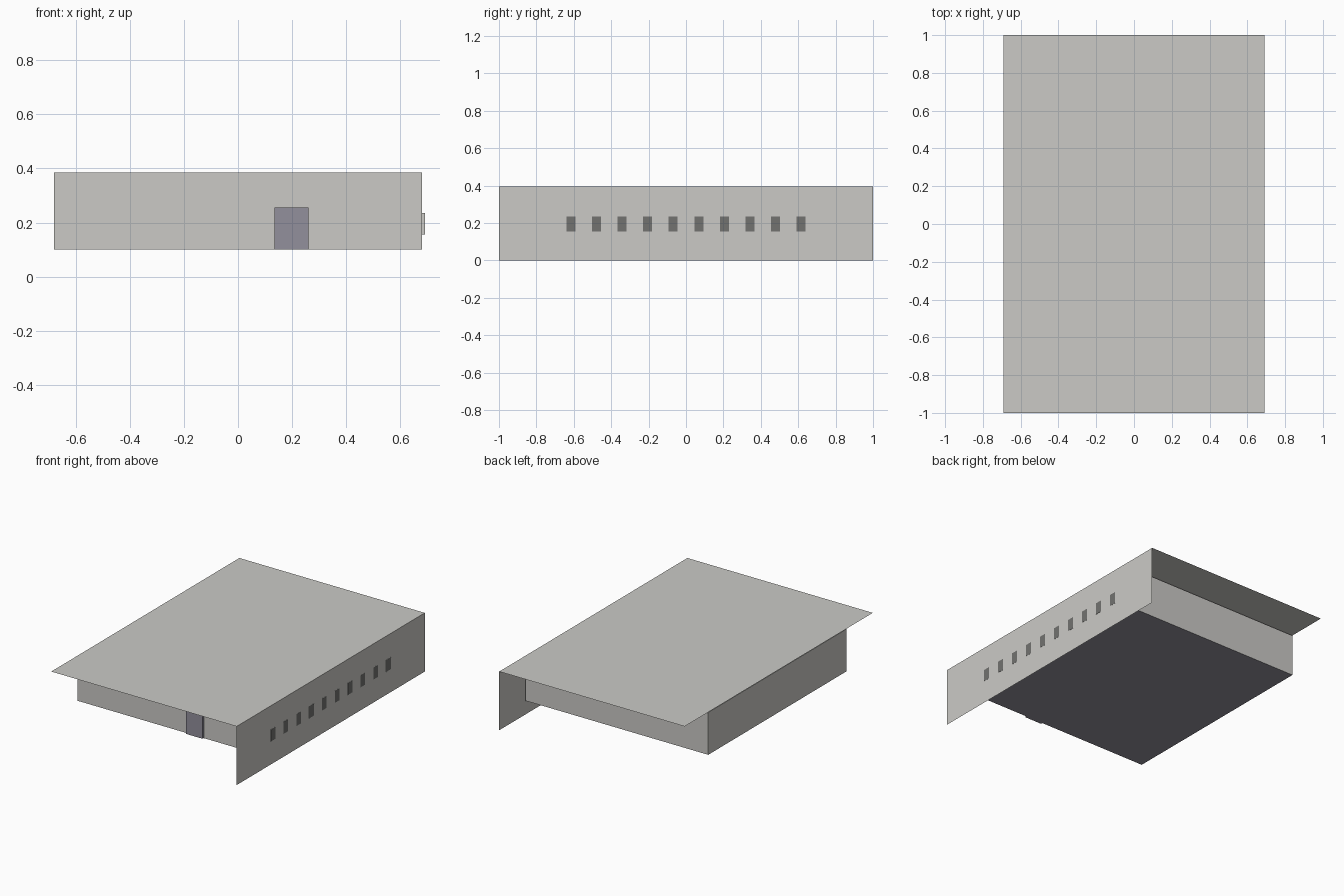
import bpy
import bmesh

default = bpy.data.objects.get("Cube")
if default:
    bpy.data.objects.remove(default, do_unlink=True)


def linear(v):
    v /= 255
    return v / 12.92 if v <= 0.04045 else ((v + 0.055) / 1.055) ** 2.4


def material(name, *rgb):
    mat = bpy.data.materials.new(name)
    colour = [linear(v) for v in rgb] + [1]
    mat.diffuse_color = colour
    mat.use_nodes = True
    mat.node_tree.nodes["Principled BSDF"].inputs["Base Color"].default_value = colour
    return mat


plaster = material("light_grey_plaster", 203, 202, 198)
slate = material("slate_violet", 146, 144, 156)
dark = material("dark_grey_opening", 114, 114, 112)


def finish(name, bm, mats):
    mesh = bpy.data.meshes.new(name)
    bm.to_mesh(mesh)
    bm.free()
    for mat in mats:
        mesh.materials.append(mat)
    obj = bpy.data.objects.new(name, mesh)
    bpy.context.collection.objects.link(obj)
    return obj


def box(name, low, high, mats, accent=None):
    """Box between two corners; faces pointing along accent get the second material."""
    bm = bmesh.new()
    bmesh.ops.create_cube(bm, size=1)
    for v in bm.verts:
        v.co = [h if c > 0 else l for c, l, h in zip(v.co, low, high)]
    bm.normal_update()
    if accent:
        for f in bm.faces:
            axis, sign = accent
            f.material_index = int(f.normal[axis] * sign > 0.5)
    return finish(name, bm, mats)


def sheet(name, corners, mat):
    bm = bmesh.new()
    bm.faces.new([bm.verts.new(c) for c in corners])
    return finish(name, bm, [mat])


HALF_X, HALF_Y, ROOF_Z = 0.69, 1.0, 0.395
WALL_X, WALL_Y, FLOOR_Z = 0.68, 0.735, 0.1

# Main body with a slate underside
box("main_body", (-WALL_X, -WALL_Y, FLOOR_Z), (WALL_X, WALL_Y, 0.385),
    [plaster, slate], accent=(2, -1))

# Overhanging thin roof
sheet("roof", [(-HALF_X, -HALF_Y, ROOF_Z), (HALF_X, -HALF_Y, ROOF_Z),
               (HALF_X, HALF_Y, ROOF_Z), (-HALF_X, HALF_Y, ROOF_Z)], plaster)

# Full-length thin side screen
sheet("side_screen", [(HALF_X, -HALF_Y, 0), (HALF_X, HALF_Y, 0),
                      (HALF_X, HALF_Y, ROOF_Z), (HALF_X, -HALF_Y, ROOF_Z)], plaster)

# Front door
box("front_door", (0.135, -WALL_Y - 0.012, FLOOR_Z), (0.26, -WALL_Y + 0.01, 0.255), [slate])

# Row of small windows with dark outer faces
for i in range(10):
    y = (i - 4.5) * 0.1365
    box(f"window_{i + 1}", (WALL_X, y - 0.024, 0.155), (HALF_X + 0.001, y + 0.024, 0.235),
        [plaster, dark], accent=(0, 1))
